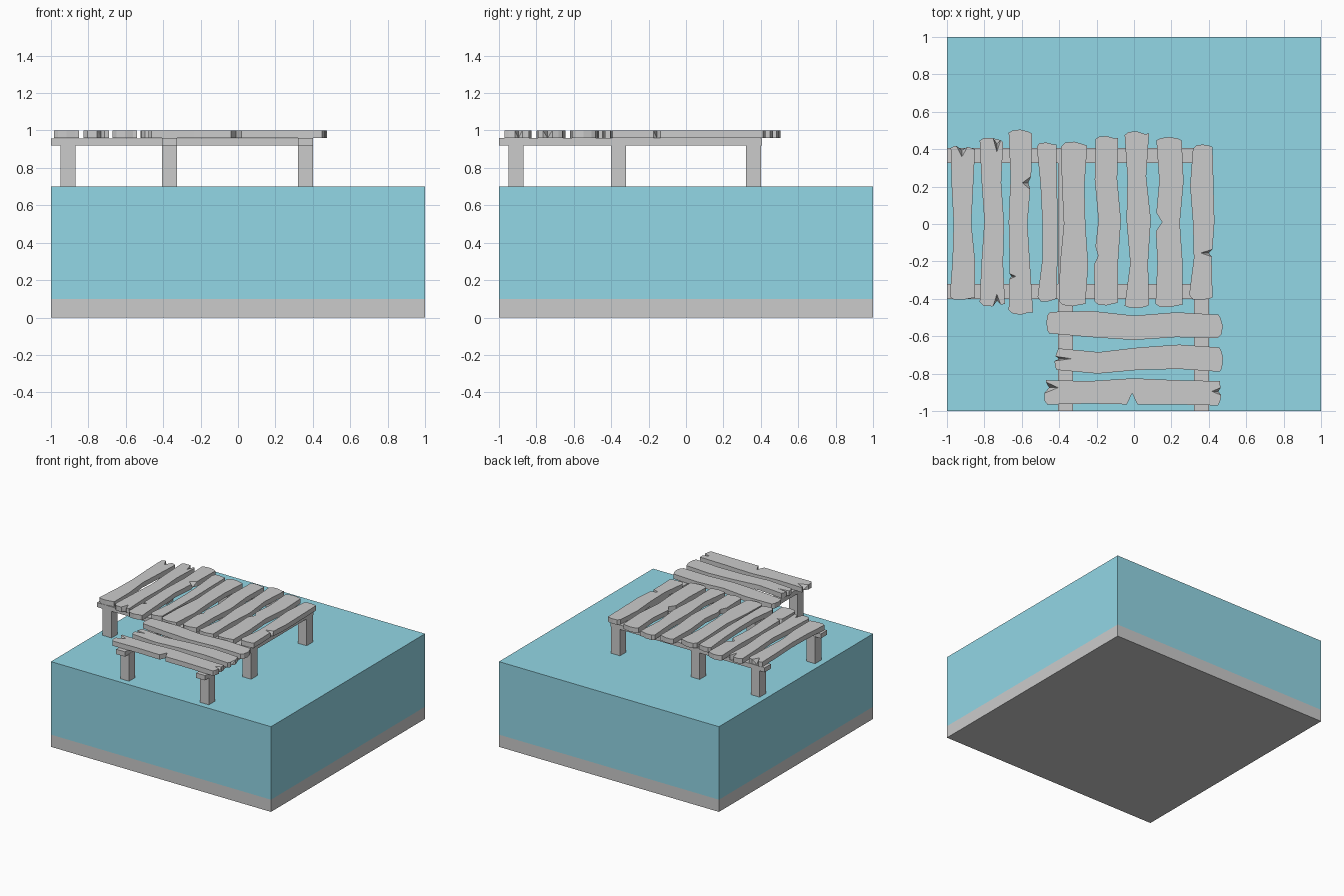
import bpy, bmesh, random

if "Cube" in bpy.data.objects:
    bpy.data.objects.remove(bpy.data.objects["Cube"])

rng = random.Random(4)


def box(name, x0, x1, y0, y1, z0, z1, color=None):
    bm = bmesh.new()
    bmesh.ops.create_cube(bm, size=1)
    for v in bm.verts:
        v.co = ((x0 + x1) / 2 + v.co.x * (x1 - x0),
                (y0 + y1) / 2 + v.co.y * (y1 - y0),
                (z0 + z1) / 2 + v.co.z * (z1 - z0))
    return finish(name, bm, color)


def finish(name, bm, color=None):
    bmesh.ops.recalc_face_normals(bm, faces=bm.faces)
    me = bpy.data.meshes.new(name)
    bm.to_mesh(me)
    bm.free()
    ob = bpy.data.objects.new(name, me)
    bpy.context.collection.objects.link(ob)
    if color:
        mat = bpy.data.materials.new(name)
        mat.diffuse_color = color
        mat.use_nodes = True
        mat.node_tree.nodes["Principled BSDF"].inputs["Base Color"].default_value = mat.diffuse_color
        me.materials.append(mat)
    return ob


def interp(line, s):
    for (s0, v0), (s1, v1) in zip(line, line[1:]):
        if s <= s1:
            return v0 + (v1 - v0) * (s - s0) / (s1 - s0)
    return line[-1][1]


def notched(line, notches, sign):
    """Polyline of (s, top value, bottom value) with V cuts sloping inward."""
    pts = [(s, v, v) for s, v in line]
    for pos, depth, w, through in notches:
        pts = [p for p in pts if abs(p[0] - pos) > w]
        for s in (pos - w, pos + w):
            v = interp(line, s)
            pts.append((s, v, v))
        v = interp(line, pos)
        pts.append((pos, v + sign * depth, v + sign * depth * through))
    return sorted(pts)


def plank(name, a0, a1, lo, hi, cuts=(), along_x=False):
    """Worn board from a0 to a1; lo/hi are its side edges at even stations.
    cuts: (side, position, depth, half width, share of depth at underside)"""
    def side(key):
        return [c[1:] for c in cuts if c[0] == key]

    def end(a, sgn, c0, c1):
        ins = [rng.uniform(.012, .028), rng.uniform(0, .008), 0,
               rng.uniform(.004, .014), rng.uniform(.008, .024)]
        return [(c0 + (c1 - c0) * f, a + sgn * i)
                for f, i in zip((0, .16, .5, .84, 1), ins)]

    start, stop = end(a0, 1, lo[0], hi[0]), end(a1, -1, lo[-1], hi[-1])

    def edge(vals, b0, b1):
        n = len(vals) - 1
        return [(b0 + (b1 - b0) * i / n, v) for i, v in enumerate(vals)]

    el = notched(edge(lo, start[0][1], stop[0][1]), side('lo'), 1)
    eh = notched(edge(hi, start[-1][1], stop[-1][1]), side('hi'), -1)
    es = notched(start, side('start'), 1)
    ee = notched(stop, side('stop'), -1)
    # loop entries: top (across, along), bottom (across, along)
    loop = [((t, s), (b, s)) for s, t, b in el[:-1]]
    loop += [((s, t), (s, b)) for s, t, b in ee[:-1]]
    loop += [((t, s), (b, s)) for s, t, b in eh[:0:-1]]
    loop += [((s, t), (s, b)) for s, t, b in es[:0:-1]]

    bm = bmesh.new()

    def vert(p, z):
        return bm.verts.new((p[1], p[0], z) if along_x else (p[0], p[1], z))

    top = [vert(t, 1.0) for t, b in loop]
    bot = [vert(b, .96) for t, b in loop]
    bm.faces.new(top)
    bm.faces.new(bot[::-1])
    for i in range(len(loop)):
        j = (i + 1) % len(loop)
        bm.faces.new((top[i], bot[i], bot[j], top[j]))
    bmesh.ops.triangulate(bm, faces=bm.faces)
    return finish(name, bm)


# Ground slab and water block
box("ground_slab", -1, 1, -1, 1, 0, .1)
box("water", -1, 1, -1, 1, .1, .7, (.29, .68, .79, 1))

# Posts standing in the water
for i, (x, y) in enumerate([(-.91, -.36), (-.91, .36), (-.365, -.36), (-.365, .36),
                            (.36, -.36), (.36, .36), (-.365, -.91), (.36, -.91)]):
    box(f"post_{i + 1}", x - .04, x + .04, y - .04, y + .04, .1, .925)

# Support beams
for side, y in (("front", -.362), ("back", .366)):
    box(f"{side}_beam", -1, .4, y - .04, y + .04, .92, .957)
for side, x in (("left", -.367), ("right", .36)):
    box(f"{side}_beam", x - .04, x + .04, -1, .402, .92, .96)

# Deck planks running front to back
plank("deck_plank_1", -.405, .42, [-.985, -.97, -.965, -.975, -.98],
      [-.85, -.85, -.87, -.86, -.85], [('stop', -.92, .06, .03, .4)])
plank("deck_plank_2", -.44, .46, [-.825, -.815, -.80, -.815, -.825],
      [-.69, -.70, -.695, -.71, -.70],
      [('stop', -.733, .07, .02, .4), ('start', -.733, .06, .02, .4)])
plank("deck_plank_3", -.485, .505, [-.67, -.665, -.67, -.66, -.67],
      [-.54, -.555, -.57, -.55, -.545],
      [('hi', .22, .045, .035, .3), ('lo', -.28, .035, .015, .3)])
plank("deck_plank_4", -.415, .435, [-.515, -.49, -.49, -.50, -.52],
      [-.412, -.41, -.408, -.412, -.415])
plank("deck_plank_5", -.44, .44, [-.402, -.395, -.375, -.385, -.39],
      [-.26, -.245, -.26, -.265, -.25])
plank("deck_plank_6", -.435, .47, [-.21, -.215, -.19, -.21, -.205],
      [-.085, -.085, -.07, -.09, -.085], [('lo', -.17, .02, .05, 1)])
plank("deck_plank_7", -.45, .495, [-.05, -.02, -.04, -.035, -.05],
      [.08, .075, .09, .065, .08])
plank("deck_plank_8", -.445, .465, [.115, .125, .115, .135, .12],
      [.26, .26, .245, .265, .255], [('lo', .01, .035, .05, 1)])
plank("deck_plank_9", -.405, .425, [.295, .32, .315, .30, .315],
      [.42, .415, .43, .425, .42], [('hi', -.155, .06, .02, .3)])

# Step planks running left to right
plank("front_plank_1", -.468, .475, [-.585, -.605, -.62, -.605, -.61],
      [-.47, -.465, -.49, -.472, -.485], along_x=True)
plank("front_plank_2", -.425, .478, [-.78, -.80, -.78, -.775, -.79],
      [-.665, -.685, -.66, -.645, -.66],
      [('start', -.72, .09, .012, .3), ('stop', -.74, .06, .025, .3)], True)
plank("front_plank_3", -.48, .468, [-.965, -.96, -.965, -.965, -.97],
      [-.835, -.84, -.825, -.835, -.84],
      [('start', -.875, .07, .03, .3), ('stop', -.895, .05, .02, .3),
       ('lo', -.01, .06, .028, 1)], True)
